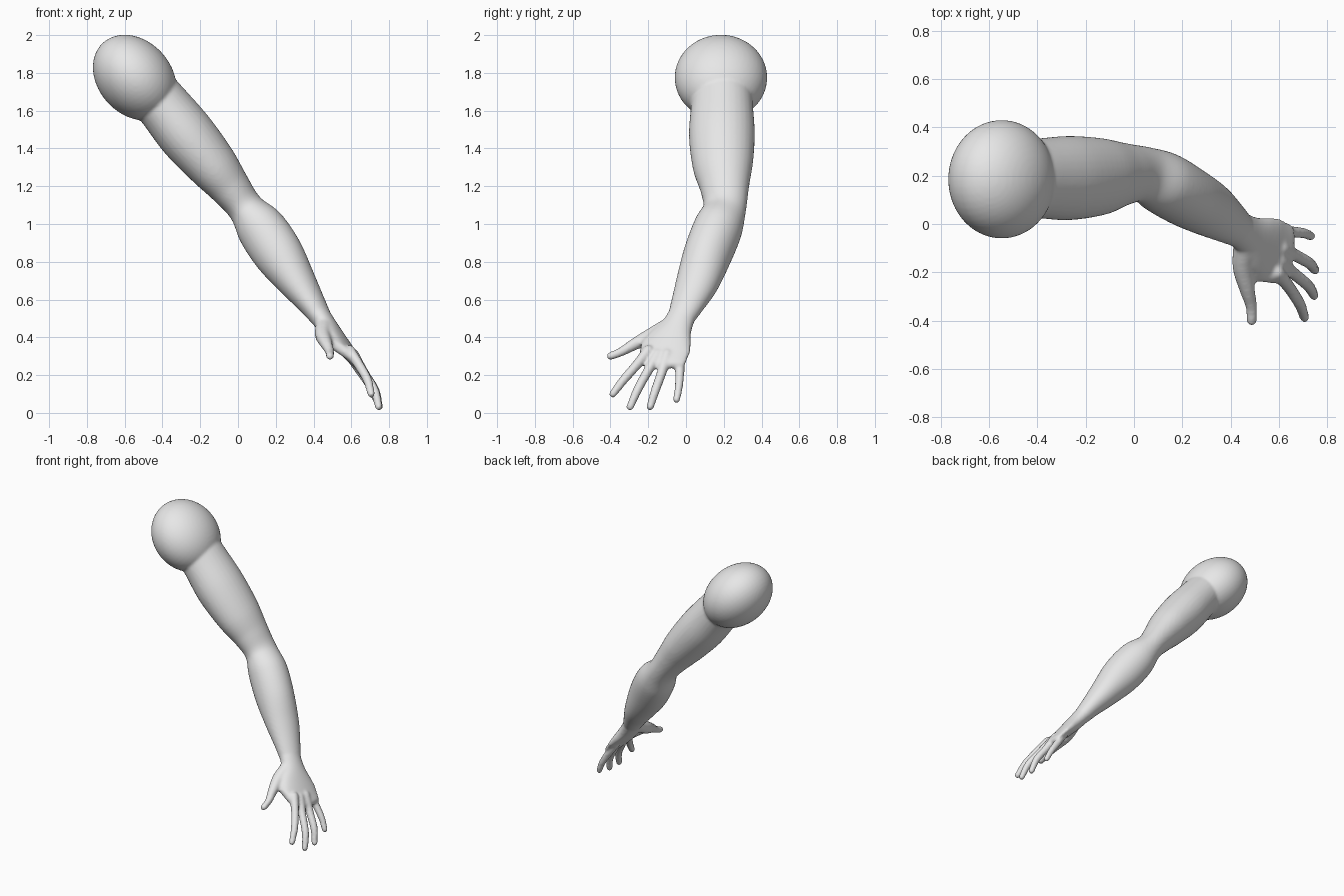
import bpy, bmesh
from math import sin, cos, pi
from mathutils import Vector, Matrix

cube = bpy.data.objects.get("Cube")
if cube:
    bpy.data.objects.remove(cube, do_unlink=True)

skin = bpy.data.materials.new("plain grey")
skin.use_nodes = True
skin.diffuse_color = (0.8, 0.8, 0.8, 1)
skin.node_tree.nodes["Principled BSDF"].inputs["Base Color"].default_value = (0.8, 0.8, 0.8, 1)

bm = bmesh.new()
SIDES = 32


def densify(keys, steps=6):
    """Catmull-Rom through rows of (x, y, z, half width, half depth)."""
    rows = [Vector(k) for k in keys]
    pad = [rows[0] * 2 - rows[1]] + rows + [rows[-1] * 2 - rows[-2]]
    out = []
    for a, b, c, d in zip(pad, pad[1:], pad[2:], pad[3:]):
        for s in range(steps):
            t = s / steps
            out.append(b + (c - a) * t / 2 + (a * 2 - b * 5 + c * 4 - d) * t * t / 2
                       + (b * 3 - a - c * 3 + d) * t ** 3 / 2)
    return out + [rows[-1]]


def tube(keys, across):
    """Closed elliptical tube with rounded ends; across is the width direction."""
    rows = densify(keys)
    centres = [Vector(r[:3]) for r in rows]
    last = len(rows) - 1
    sections = []
    for i, r in enumerate(rows):
        t = (centres[min(i + 1, last)] - centres[max(i - 1, 0)]).normalized()
        w = Vector(across)
        w = (w - t * w.dot(t)).normalized()
        sections.append((centres[i], t, w, t.cross(w), r[3], r[4]))

    def cap(section, sign):
        c, t, w, n, a, b = section
        return [(c + t * sign * min(a, b) * sin(k * pi / 10), t, w, n,
                 a * cos(k * pi / 10), b * cos(k * pi / 10)) for k in range(1, 5)]

    sections = cap(sections[0], -1)[::-1] + sections + cap(sections[-1], 1)
    rings = []
    for c, t, w, n, a, b in sections:
        rings.append([bm.verts.new(c + w * a * cos(2 * pi * j / SIDES) + n * b * sin(2 * pi * j / SIDES))
                      for j in range(SIDES)])
    for p, q in zip(rings, rings[1:]):
        for j in range(SIDES):
            k = (j + 1) % SIDES
            bm.faces.new((p[j], p[k], q[k], q[j]))
    bm.faces.new(rings[0][::-1])
    bm.faces.new(rings[-1])


# Shoulder ball, stretched along the arm
along = Vector((0.67, 0, -0.74)).normalized()
side = Vector((0, 1, 0))
turn = Matrix((along, side, along.cross(side))).transposed().to_4x4()
bmesh.ops.create_uvsphere(
    bm, u_segments=48, v_segments=24, radius=1,
    matrix=Matrix.Translation((-0.547, 0.185, 1.775)) @ turn @ Matrix.Diagonal((0.25, 0.245, 0.195, 1)))

# Upper arm and forearm down to the wrist
tube([(-0.50, 0.19, 1.74, 0.16, 0.14),
      (-0.40, 0.19, 1.63, 0.165, 0.142),
      (-0.27, 0.19, 1.47, 0.175, 0.15),
      (-0.135, 0.195, 1.31, 0.16, 0.133),
      (-0.04, 0.205, 1.19, 0.13, 0.108),
      (0.04, 0.205, 1.085, 0.115, 0.095),
      (0.12, 0.17, 0.98, 0.13, 0.13),
      (0.215, 0.115, 0.84, 0.128, 0.132),
      (0.315, 0.06, 0.69, 0.115, 0.1),
      (0.39, 0.01, 0.58, 0.092, 0.072),
      (0.445, -0.03, 0.495, 0.072, 0.054)], (0.25, 1, 0))

# Palm
tube([(0.43, -0.02, 0.52, 0.074, 0.056),
      (0.475, -0.05, 0.455, 0.085, 0.052),
      (0.525, -0.085, 0.39, 0.12, 0.045),
      (0.575, -0.11, 0.33, 0.135, 0.036),
      (0.635, -0.12, 0.26, 0.118, 0.026)], (0.22, 1, -0.1))

# Thumb with its fleshy base, and four fingers: (x, y, z, radius)
digits = {
    "thumb": [(0.455, -0.09, 0.46, 0.045), (0.45, -0.18, 0.41, 0.042), (0.468, -0.27, 0.365, 0.032),
              (0.485, -0.34, 0.325, 0.024), (0.487, -0.40, 0.30, 0.021)],
    "web": [(0.47, -0.2, 0.39, 0.03), (0.53, -0.21, 0.35, 0.03), (0.6, -0.22, 0.3, 0.027)],
    "index": [(0.59, -0.2, 0.33, 0.03), (0.64, -0.26, 0.255, 0.026),
              (0.685, -0.33, 0.175, 0.024), (0.705, -0.387, 0.1, 0.02)],
    "middle": [(0.6, -0.15, 0.31, 0.03), (0.655, -0.2, 0.225, 0.026),
               (0.72, -0.255, 0.125, 0.024), (0.745, -0.296, 0.032, 0.02)],
    "ring": [(0.61, -0.1, 0.31, 0.03), (0.668, -0.13, 0.21, 0.026),
             (0.725, -0.162, 0.12, 0.024), (0.748, -0.19, 0.032, 0.02)],
    "little": [(0.59, -0.04, 0.31, 0.03), (0.645, -0.033, 0.225, 0.025),
               (0.7, -0.038, 0.14, 0.022), (0.732, -0.05, 0.07, 0.019)],
}
for path in digits.values():
    tube([(x, y, z, r, r) for x, y, z, r in path], (0, 1, 0.15))

bmesh.ops.recalc_face_normals(bm, faces=bm.faces)
mesh = bpy.data.meshes.new("arm")
bm.to_mesh(mesh)
bm.free()
mesh.materials.append(skin)
arm = bpy.data.objects.new("arm", mesh)
bpy.context.collection.objects.link(arm)

# Fuse the parts into one soft skin
fuse = arm.modifiers.new("fuse", 'REMESH')
fuse.mode = 'VOXEL'
fuse.voxel_size = 0.009
fuse.use_smooth_shade = True
soften = arm.modifiers.new("soften", 'SMOOTH')
soften.factor = 0.5
soften.iterations = 6
